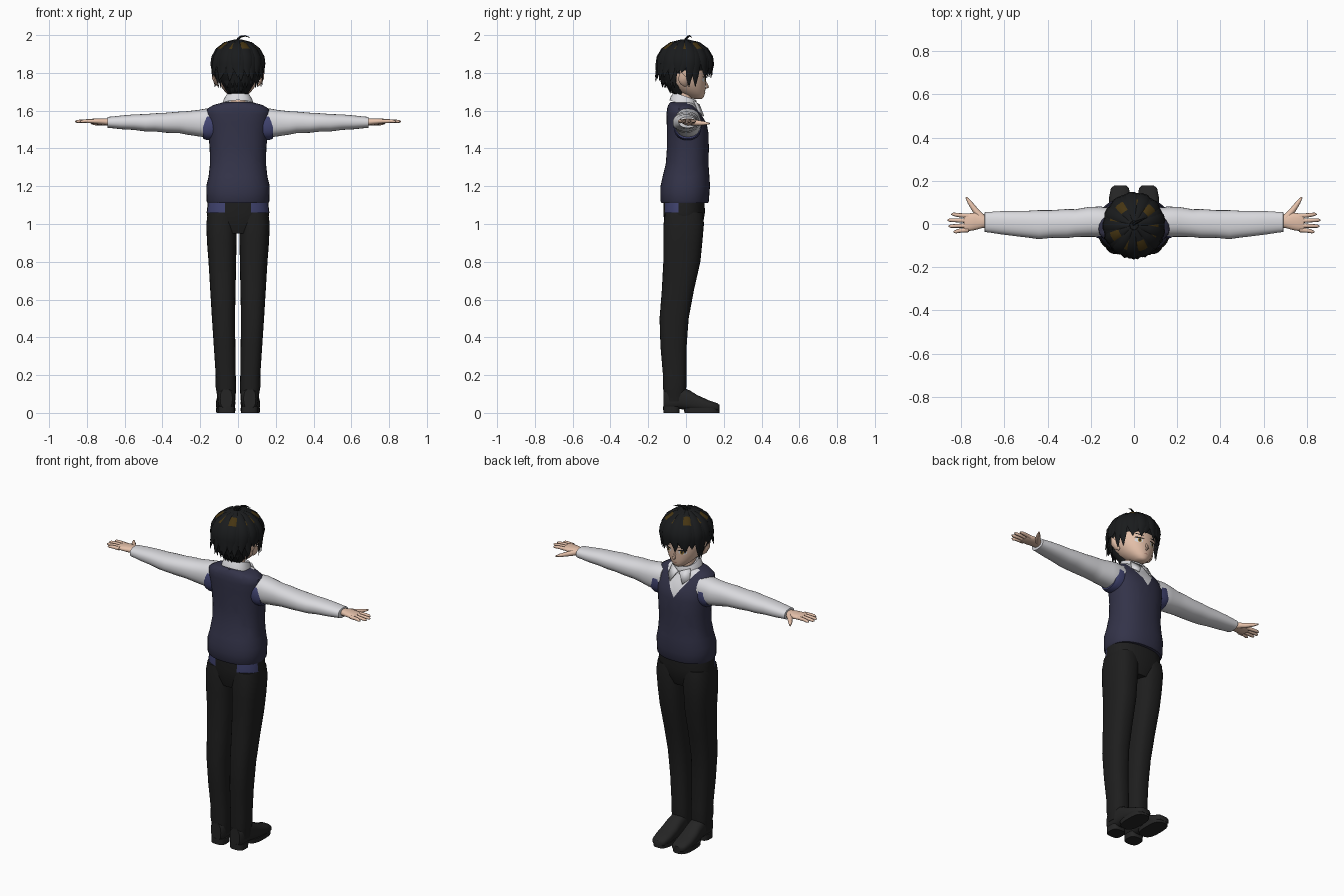
import bpy, bmesh, math, random
from mathutils import Vector
from mathutils.bvhtree import BVHTree

random.seed(4)
cube = bpy.data.objects.get("Cube")
if cube:
    bpy.data.objects.remove(cube)


def material(name, *rgb):
    m = bpy.data.materials.new(name)
    m.use_nodes = True
    m.diffuse_color = (*rgb, 1)
    node = next(n for n in m.node_tree.nodes if n.type == 'BSDF_PRINCIPLED')
    node.inputs["Base Color"].default_value = (*rgb, 1)
    node.inputs["Roughness"].default_value = 0.8
    return m


SKIN = material("skin", .78, .53, .4)
HAIR = material("black hair", .01, .011, .012)
GLINT = material("brown hair glint", .06, .035, .006)
WHITE = material("white shirt", .7, .7, .73)
VEST = material("navy vest", .033, .033, .066)
LINING = material("blue lining", .055, .06, .17)
CLOTH = material("black trousers", .013, .013, .013)
LEATHER = material("shoe leather", .018, .018, .018)
AMBER = material("amber iris", .35, .2, .04)
LIP = material("lip", .35, .15, .12)


def finish(name, bm, mats, mirror=False, thick=0, angle=50):
    if not thick:
        bmesh.ops.recalc_face_normals(bm, faces=bm.faces)
    me = bpy.data.meshes.new(name)
    bm.to_mesh(me)
    bm.free()
    ob = bpy.data.objects.new(name, me)
    bpy.context.collection.objects.link(ob)
    for m in mats:
        me.materials.append(m)
    if thick:
        ob.modifiers.new("thickness", 'SOLIDIFY').thickness = thick
    if mirror:
        ob.modifiers.new("mirror", 'MIRROR')
    bpy.ops.object.select_all(action='DESELECT')
    ob.select_set(True)
    bpy.context.view_layer.objects.active = ob
    bpy.ops.object.shade_smooth_by_angle(angle=math.radians(angle))
    return ob


def skin_rings(bm, rings, caps=True):
    vs = [[bm.verts.new(p) for p in r] for r in rings]
    n = len(vs[0])
    faces = []
    for a, b in zip(vs, vs[1:]):
        for i in range(n):
            faces.append(bm.faces.new((a[i], a[(i+1) % n], b[(i+1) % n], b[i])))
    if caps:
        faces += [bm.faces.new(vs[0]), bm.faces.new(vs[-1])]
    return faces


def loft(bm, axis, rows, power=2.3, n=28, caps=True):
    """Rows are (position on axis, two centres, two radii)."""
    rings = []
    for t, a, b, ra, rb in rows:
        ring = []
        for i in range(n):
            u = 2 * math.pi * i / n
            c, s = math.cos(u), math.sin(u)
            p = a + ra * math.copysign(abs(c) ** (2 / power), c)
            q = b + rb * math.copysign(abs(s) ** (2 / power), s)
            ring.append({'x': (t, p, q), 'y': (p, t, q), 'z': (p, q, t)}[axis])
        rings.append(ring)
    return skin_rings(bm, rings, caps)


def tube(bm, pts, widths, centre, flat=1.0, n=6):
    """Tapered strand whose flat side faces away from centre."""
    pts = [Vector(p) for p in pts]
    rings = []
    for i, p in enumerate(pts):
        t = (pts[min(i+1, len(pts)-1)] - pts[max(i-1, 0)]).normalized()
        out = p - Vector(centre)
        out = (out - t * out.dot(t)).normalized()
        side = t.cross(out)
        rings.append([p + side * widths[i] * math.cos(u) + out * widths[i] * flat * math.sin(u)
                      for u in (2 * math.pi * k / n for k in range(n))])
    return skin_rings(bm, rings)


def part(name, axis, rows, mat, mirror=False, **kw):
    bm = bmesh.new()
    loft(bm, axis, rows, **kw)
    return finish(name, bm, [mat], mirror)


# Trousers: hips with lining showing at the back corners, then two legs
bm = bmesh.new()
loft(bm, 'z', [(1.13, 0, -.01, .158, .108), (1.06, 0, -.01, .166, .11),
               (1.0, 0, -.012, .155, .102), (.95, 0, -.015, .09, .085)])
for x in (-.07, .07):
    bmesh.ops.bisect_plane(bm, geom=bm.verts[:] + bm.edges[:] + bm.faces[:],
                           plane_co=(x, 0, 0), plane_no=(1, 0, 0))
for f in bm.faces:
    c = f.calc_center_median()
    f.material_index = int(c.z > 1.06 and c.y < -.04 and abs(c.x) > .07)
finish("trouser_hips", bm, [CLOTH, LINING])
part("trouser_legs", 'z', [
    (1.06, .084, -.011, .076, .1), (1.0, .087, -.012, .081, .107), (.9, .086, -.017, .078, .103),
    (.8, .083, -.022, .073, .098), (.65, .08, -.043, .067, .085), (.5, .077, -.063, .061, .077),
    (.35, .071, -.066, .057, .069), (.2, .065, -.06, .053, .062), (.14, .065, -.06, .054, .062),
    (.1, .062, -.06, .05, .058), (.06, .062, -.06, .047, .054)], CLOTH, True, power=2.5)

# Shoes: upper, front sole and heel
part("shoe_uppers", 'y', [
    (-.12, .062, .075, .032, .05), (-.105, .062, .075, .043, .06), (-.03, .062, .08, .046, .06),
    (.02, .064, .066, .048, .053), (.06, .065, .052, .051, .042), (.12, .066, .037, .05, .03),
    (.165, .065, .03, .042, .022), (.178, .064, .027, .028, .015)], LEATHER, True, power=2.7)
part("shoe_soles", 'z', [(0, .065, .085, .05, .093), (.025, .065, .083, .051, .095)],
     LEATHER, True, power=2.8)
part("shoe_heels", 'z', [(0, .062, -.077, .044, .043), (.035, .062, -.077, .045, .044)],
     LEATHER, True, power=3)

# Vest with a shirt triangle cut into the chest
bm = bmesh.new()
loft(bm, 'z', [
    (1.11, 0, -.007, .16, .122), (1.12, 0, -.007, .166, .128), (1.165, 0, -.006, .167, .13),
    (1.2, 0, -.004, .168, .131), (1.25, 0, 0, .156, .124), (1.32, 0, .006, .148, .113),
    (1.4, 0, .01, .15, .111), (1.48, 0, .009, .157, .11), (1.53, 0, .004, .164, .106),
    (1.58, 0, -.011, .168, .092), (1.61, 0, -.02, .163, .081), (1.63, 0, -.022, .13, .072),
    (1.645, 0, -.02, .075, .062)], n=36)
for k in (-1.5, 1.5):
    bmesh.ops.bisect_plane(bm, geom=bm.verts[:] + bm.edges[:] + bm.faces[:],
                           plane_co=(0, 0, 1.49), plane_no=(k, 0, -1))
for f in bm.faces:
    c = f.calc_center_median()
    f.material_index = int(c.y > 0 and c.z > 1.49 + 1.5 * abs(c.x))
finish("vest", bm, [VEST, WHITE])

# Sleeves and armhole lining
part("armhole_lining", 'x', [(.12, .006, 1.525, .07, .082), (.165, .008, 1.522, .074, .078),
                             (.185, .008, 1.518, .066, .066)], LINING, True)
part("sleeves", 'x', [
    (.12, .008, 1.535, .068, .076), (.17, .01, 1.535, .07, .076), (.21, .01, 1.534, .069, .07),
    (.27, .004, 1.535, .064, .062), (.31, .002, 1.538, .067, .057), (.38, 0, 1.536, .064, .053),
    (.44, -.003, 1.538, .067, .048), (.49, -.001, 1.536, .062, .046), (.55, .002, 1.539, .058, .041),
    (.62, .006, 1.538, .053, .036), (.665, .008, 1.538, .048, .031), (.69, .009, 1.538, .046, .029),
    (.692, .009, 1.538, .038, .023)], WHITE, True)

# Hands
bm = bmesh.new()
loft(bm, 'x', [(.67, .01, 1.54, .026, .02), (.70, .012, 1.541, .03, .018),
               (.735, .012, 1.543, .04, .016), (.775, .007, 1.544, .041, .013),
               (.787, .006, 1.544, .036, .009)], n=16)
for y, tip, drift in ((.037, .845, .008), (.015, .862, .003), (-.007, .858, -.003), (-.027, .835, -.009)):
    tube(bm, [(.765, y, 1.544), (.81, y + drift / 2, 1.545), (tip - .01, y + drift, 1.543),
              (tip, y + drift, 1.542)], [.011, .0095, .008, .003], (.8, y, 0), n=8)
tube(bm, [(.70, .025, 1.54), (.735, .065, 1.535), (.76, .1, 1.533), (.776, .124, 1.532)],
     [.018, .014, .01, .004], (.7, 0, 0), n=8)
finish("hands", bm, [SKIN], True)

# Neck, collar band and collar wings
part("neck", 'z', [(1.6, 0, -.02, .05, .05), (1.67, 0, -.012, .044, .044),
                   (1.74, 0, -.005, .046, .05)], SKIN)
bm = bmesh.new()
loft(bm, 'z', [(1.625, 0, -.012, .083, .075), (1.645, 0, -.01, .079, .071),
               (1.675, 0, -.006, .064, .06), (1.67, 0, -.006, .052, .05),
               (1.63, 0, -.008, .05, .048)], caps=False)
for v in bm.verts:
    v.co.z -= .35 * v.co.y
finish("collar", bm, [WHITE])
bm = bmesh.new()
bm.faces.new([bm.verts.new(p) for p in
              ((.004, .073, 1.632), (.06, .045, 1.652), (.072, .066, 1.6), (.042, .096, 1.572))])
finish("collar_wings", bm, [WHITE], True, thick=.006)

# Head, nose and ears
bm = bmesh.new()
loft(bm, 'z', [
    (1.663, 0, .062, .018, .022), (1.672, 0, .052, .036, .042), (1.69, 0, .036, .058, .064),
    (1.715, 0, .018, .082, .085), (1.75, 0, .002, .102, .104), (1.79, 0, -.006, .114, .114),
    (1.85, 0, -.008, .118, .12), (1.91, 0, -.008, .1, .1), (1.95, 0, -.008, .06, .06)], power=2.1, n=32)
tree = BVHTree.FromBMesh(bm)
finish("head", bm, [SKIN])
bm = bmesh.new()
tube(bm, [(0, .1, 1.758), (0, .11, 1.737), (0, .116, 1.726), (0, .1, 1.717)],
     [.004, .008, .009, .004], (0, 0, 1.73))
finish("nose", bm, [SKIN])
bm = bmesh.new()
tube(bm, [(.103, 0, 1.73), (.117, -.01, 1.745), (.128, -.02, 1.772), (.138, -.028, 1.802)],
     [.008, .02, .024, .004], (0, 0, 1.77), flat=.4, n=8)
finish("ears", bm, [SKIN], True)


# Painted face details, laid onto the head surface
def face_plate(name, x, z, rx, rz, mat, lift, tilt=0, mirror=True):
    bm = bmesh.new()

    def spot(px, pz):
        hit = tree.ray_cast(Vector((px, 1, pz)), Vector((0, -1, 0)))[0]
        return bm.verts.new(hit + Vector((0, lift, 0)))
    mid = spot(x, z)
    ring = []
    for i in range(16):
        u = i * math.pi / 8
        ring.append(spot(x + rx * math.cos(u), z + rz * math.sin(u) + tilt * math.cos(u)))
    for i in range(16):
        bm.faces.new((mid, ring[i], ring[i-1]))
    finish(name, bm, [mat], mirror)


face_plate("eye_whites", .046, 1.765, .022, .013, WHITE, .002)
face_plate("irises", .044, 1.765, .0105, .0125, AMBER, .004)
face_plate("pupils", .044, 1.766, .005, .007, HAIR, .005)
face_plate("upper_lashes", .047, 1.778, .026, .004, HAIR, .006, tilt=.001)
face_plate("eyebrows", .047, 1.799, .024, .003, HAIR, .004, tilt=.004)
face_plate("mouth", 0, 1.695, .013, .0018, LIP, .002, mirror=False)

# Hair cap and nape
CROWN = Vector((0, -.006, 1.848))
RX, RY, RZ = .132, .14, .122
bm = bmesh.new()
bmesh.ops.create_uvsphere(bm, u_segments=32, v_segments=20, radius=1)
for v in bm.verts:
    v.co = CROWN + Vector((v.co.x * RX, v.co.y * RY, v.co.z * RZ)) * .97
gone = [f for f in bm.faces if f.calc_center_median().z < 1.81 and f.calc_center_median().y > -.03]
bmesh.ops.delete(bm, geom=gone, context='FACES')
finish("hair_cap", bm, [HAIR])
part("hair_nape", 'z', [(1.685, 0, -.04, .05, .025), (1.72, 0, -.05, .072, .045),
                        (1.76, 0, -.062, .095, .07), (1.82, 0, -.065, .115, .085)], HAIR)

# Hair locks hanging from the crown
bm = bmesh.new()


def lock(az, end, flare, width, start=82, grow=1.0, glint=False):
    a = math.radians(az)
    pts = []
    for e in (start, start * .72, start * .45, start * .2, 0):
        r = math.radians(e)
        pts.append(CROWN + grow * Vector((RX * math.cos(r) * math.cos(a),
                                          RY * math.cos(r) * math.sin(a), RZ * math.sin(r))))
    sway = a + random.uniform(-.1, .1)
    for f, fl in ((.55, (1 + flare) / 2), (1, flare)):
        pts.append(Vector((RX * fl * math.cos(sway), CROWN.y + RY * fl * math.sin(sway),
                           CROWN.z + (end - CROWN.z) * f)))
    shape = (.25, .7, 1, 1.1, 1, .65, .04)
    for f in tube(bm, pts, [width * s for s in shape], CROWN, flat=.32):
        if glint and 1.915 < f.calc_center_median().z < 1.96:
            f.material_index = 1


for i in range(26):
    az = i * 360 / 26 + random.uniform(-3, 3)
    s = math.sin(math.radians(az))
    if s > .55:
        end, flare = 1.795 - .022 * (i % 2), 1.04
    elif s > .2:
        end, flare = 1.725, .97
    elif s > -.35:
        end, flare = 1.80, 1.07
    else:
        end, flare = 1.755 + .02 * (i % 2), 1.13
    lock(az, end, flare, .026, glint=i % 3 == 0, grow=1.02 + .03 * (i % 2))
for az in range(205, 340, 13):
    lock(az, 1.72, .85, .026, start=45, grow=.97)
for az in range(225, 320, 15):
    lock(az, 1.69, .55, .024, start=30, grow=.9)
finish("hair_locks", bm, [HAIR, GLINT], angle=40)

# Stray curl on top
bm = bmesh.new()
tube(bm, [(-.005, 0, 1.96), (0, 0, 1.98), (.015, .01, 1.992), (.038, .02, 1.996), (.062, .03, 1.988)],
     [.007, .007, .006, .004, .001], (.03, 0, 1.9))
finish("hair_curl", bm, [HAIR])
